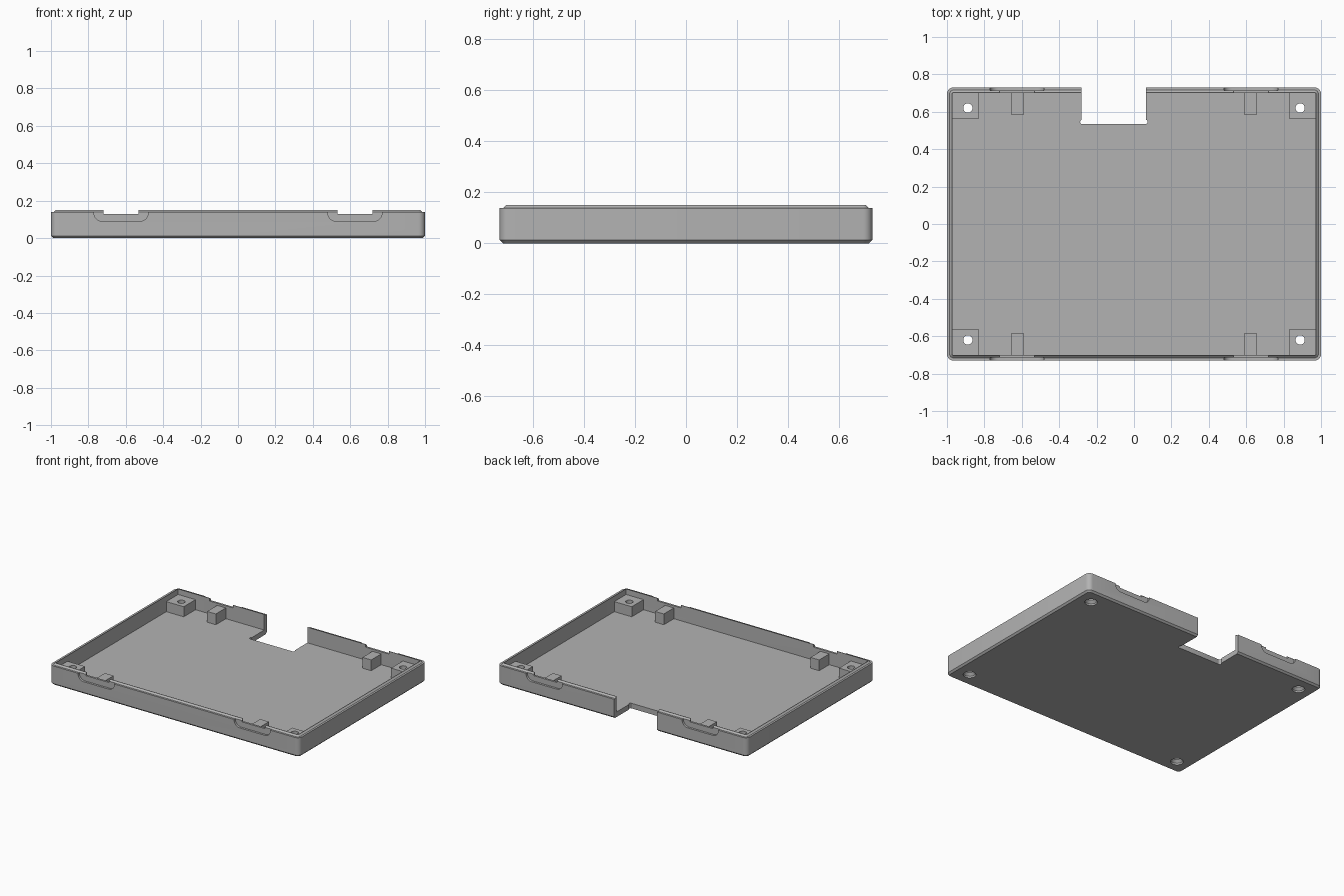
import bpy
import bmesh
from math import cos, sin, pi, radians

cube = bpy.data.objects.get("Cube")
if cube:
    bpy.data.objects.remove(cube)

HX, HY = 1.0, 0.73            # half size of the tray
WALL, FLOOR, RIM, TOP = 0.03, 0.037, 0.139, 0.15

grey = bpy.data.materials.new("plastic_grey")
grey.use_nodes = True
grey.diffuse_color = (0.45, 0.45, 0.45, 1)
grey.node_tree.nodes["Principled BSDF"].inputs["Base Color"].default_value = grey.diffuse_color


def loft(name, loops):
    """Closed solid through a stack of loops with equal point counts."""
    bm = bmesh.new()
    rings = [[bm.verts.new(p) for p in loop] for loop in loops]
    for a, b in zip(rings, rings[1:]):
        n = len(a)
        for i in range(n):
            j = (i + 1) % n
            bm.faces.new((a[i], a[j], b[j], b[i]))
    bm.faces.new(rings[0])
    bm.faces.new(rings[-1])
    bmesh.ops.recalc_face_normals(bm, faces=bm.faces)
    mesh = bpy.data.meshes.new(name)
    bm.to_mesh(mesh)
    bm.free()
    mesh.materials.append(grey)
    obj = bpy.data.objects.new(name, mesh)
    bpy.context.collection.objects.link(obj)
    return obj


def box(name, x0, x1, y0, y1, z0, z1):
    return loft(name, [[(x0, y0, z), (x1, y0, z), (x1, y1, z), (x0, y1, z)] for z in (z0, z1)])


def circle(x, y, z, r, n=24):
    return [(x + r * cos(2 * pi * i / n), y + r * sin(2 * pi * i / n), z) for i in range(n)]


def rounded(inset, z, steps=6):
    """Rounded rectangle outline, inset from the tray's outside."""
    r = max(0.035 - inset, 0.004)
    pts = []
    for k, (sx, sy) in enumerate(((1, 1), (-1, 1), (-1, -1), (1, -1))):
        for i in range(steps + 1):
            a = (k + i / steps) * pi / 2
            pts.append((sx * (HX - inset - r) + r * cos(a), sy * (HY - inset - r) + r * sin(a), z))
    return pts


def cut(obj, cutter):
    mod = obj.modifiers.new("cut", 'BOOLEAN')
    mod.operation, mod.solver, mod.object = 'DIFFERENCE', 'EXACT', cutter
    bpy.context.view_layer.update()
    graph = bpy.context.evaluated_depsgraph_get()
    mesh = bpy.data.meshes.new_from_object(obj.evaluated_get(graph))
    obj.modifiers.clear()
    obj.data = mesh


def drop(cutter):
    bpy.data.objects.remove(cutter)


def smooth(obj):
    bpy.ops.object.select_all(action='DESELECT')
    obj.select_set(True)
    bpy.context.view_layer.objects.active = obj
    bpy.ops.object.shade_smooth_by_angle(angle=radians(25))


# Tray shell: chamfered base, straight wall, stepped sloping lip, hollow inside
tray = loft("tray", [
    rounded(0.012, 0), rounded(0, 0.012), rounded(0, RIM), rounded(0.014, RIM),
    rounded(0.026, TOP), rounded(WALL, TOP), rounded(WALL, FLOOR)])

# Cable opening in the back edge, with small corner reliefs
X0, X1, Y0 = -0.28, 0.065, 0.535
tools = [box("opening_cutter", X0, X1, Y0, 0.9, -0.1, 0.3)]
for x in (X0 + 0.004, X1 - 0.004):
    tools.append(loft("relief_cutter", [circle(x, Y0 + 0.011, z, 0.012, 12) for z in (-0.1, 0.3)]))

# Finger recesses on the outside and gaps in the lip, front and back
for sx in (-1, 1):
    for sy in (-1, 1):
        half, low, r = 0.145, 0.09, 0.045
        side = [(half - r + r * cos(a), low + r - r * sin(a))
                for a in (i * pi / 12 for i in range(7))]
        outline = [(half, 0.148)] + side + [(-u, v) for u, v in reversed(side)] + [(-half, 0.148)]
        outline[0], outline[-1] = (half, 0.2), (-half, 0.2)
        tools.append(loft("recess_cutter", [
            [(sx * 0.625 + u, sy * y, v) for u, v in outline] for y in (HY - 0.015, HY + 0.1)]))
        tools.append(box("lip_gap_cutter", sx * 0.625 - 0.093, sx * 0.625 + 0.093,
                         sy * (HY - 0.06), sy * (HY + 0.1), 0.13, 0.3))
for tool in tools:
    cut(tray, tool)
    drop(tool)

# Corner screw posts with countersunk holes, and support ribs
for sx, side in ((-1, "right"), (1, "left")):
    for sy, end in ((-1, "front"), (1, "back")):
        post = box(f"{end}_{side}_screw_post", sx * 0.83, sx * 0.975, sy * 0.565, sy * 0.705, 0.03, 0.11)
        x, y = sx * 0.888, sy * 0.62
        hole = loft("screw_hole_cutter", [
            circle(x, y, -0.01, 0.042), circle(x, y, 0.012, 0.042),
            circle(x, y, 0.03, 0.025), circle(x, y, 0.3, 0.025)])
        cut(tray, hole)
        cut(post, hole)
        drop(hole)
        smooth(post)
        box(f"{end}_{side}_rib", sx * 0.587, sx * 0.657, sy * 0.585, sy * 0.705, 0.03, 0.115)
smooth(tray)
